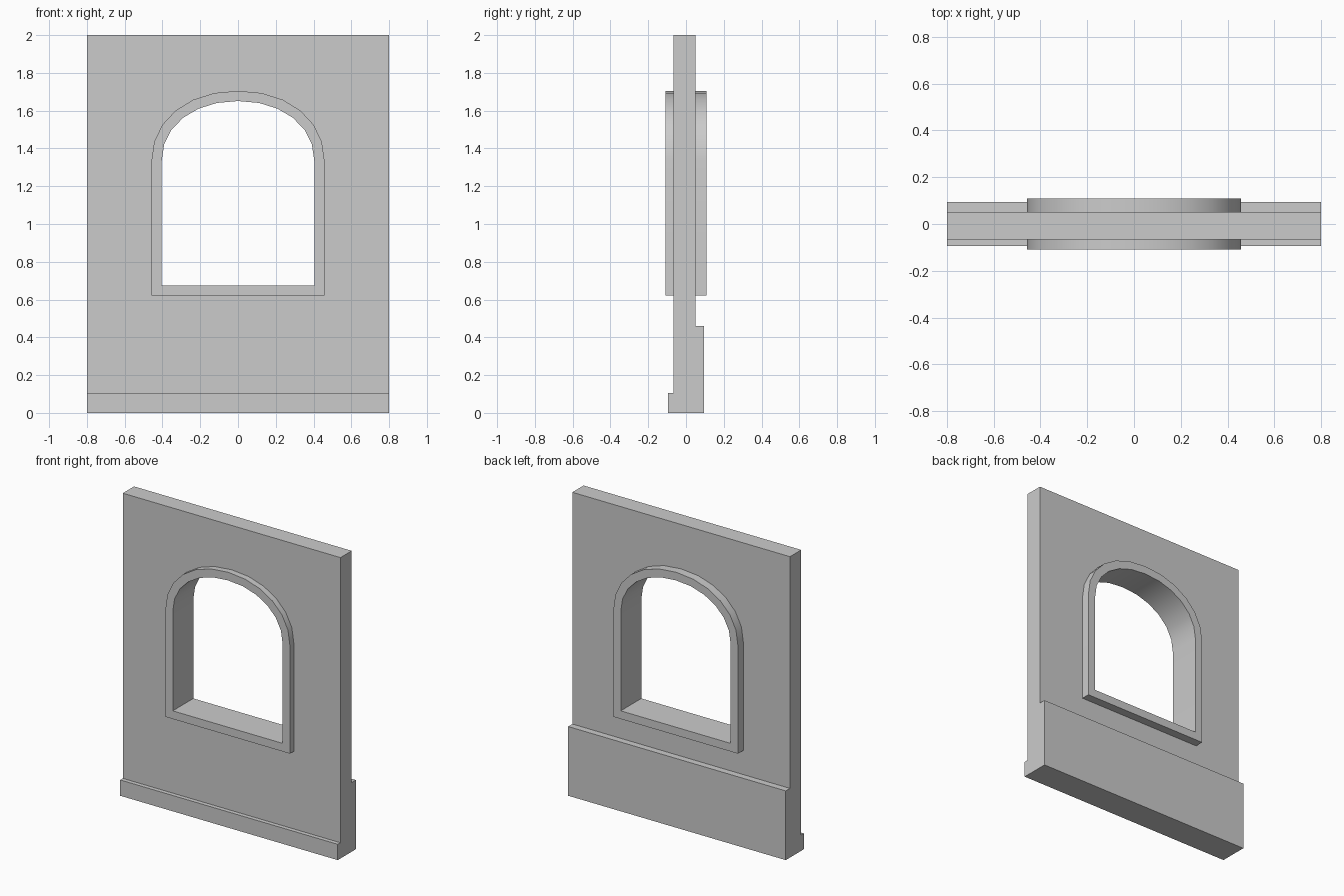
import bpy
import bmesh
from math import sin, cos, pi

cube = bpy.data.objects.get("Cube")
if cube:
    bpy.data.objects.remove(cube, do_unlink=True)

stone = bpy.data.materials.new("grey stone")
stone.use_nodes = True
colour = (0.6, 0.6, 0.6, 1)
stone.diffuse_color = colour
stone.node_tree.nodes["Principled BSDF"].inputs["Base Color"].default_value = colour


def finish(name, bm):
    """Turn a bmesh into a named, coloured object."""
    bmesh.ops.recalc_face_normals(bm, faces=bm.faces)
    mesh = bpy.data.meshes.new(name)
    bm.to_mesh(mesh)
    bm.free()
    mesh.materials.append(stone)
    obj = bpy.data.objects.new(name, mesh)
    bpy.context.collection.objects.link(obj)
    return obj


def prism(name, points, move):
    """Extrude a closed outline along a vector."""
    bm = bmesh.new()
    face = bm.faces.new([bm.verts.new(p) for p in points])
    new = bmesh.ops.extrude_face_region(bm, geom=[face], use_keep_orig=True)
    verts = [v for v in new["geom"] if isinstance(v, bmesh.types.BMVert)]
    bmesh.ops.translate(bm, verts=verts, vec=move)
    return finish(name, bm)


def arch(grow, y, steps=12):
    """Window outline: square sill, straight jambs and a slightly full arch."""
    half, rise, spring, sill = 0.404 + grow, 0.316 + grow, 1.335, 0.675 - grow
    points = [(-half, y, sill), (half, y, sill)]
    for i in range(steps + 1):
        c, s = cos(pi * i / steps), sin(pi * i / steps)
        side = 1 if c > 0 else -1
        points.append((side * half * abs(c) ** 0.95, y,
                       spring + rise * max(s, 0) ** 0.95))
    return points


# Wall with a low plinth in front and a tall one behind
section = [(-0.095, 0), (0.095, 0), (0.095, 0.46), (0.051, 0.46),
           (0.051, 2), (-0.067, 2), (-0.067, 0.105), (-0.095, 0.105)]
wall = prism("wall", [(-0.8, y, z) for y, z in section], (1.6, 0, 0))

# Window opening, its edge hidden inside the frame
cutter = prism("opening_cutter", arch(0.027, -0.3), (0, 0.6, 0))
cutter.hide_render = True
cutter.hide_viewport = True
cut = wall.modifiers.new("opening", 'BOOLEAN')
cut.operation = 'DIFFERENCE'
cut.solver = 'EXACT'
cut.object = cutter
# Bake the cut and drop the cutter
bpy.context.view_layer.update()
baked = bpy.data.meshes.new_from_object(
    wall.evaluated_get(bpy.context.evaluated_depsgraph_get()))
wall.modifiers.clear()
wall.data = baked
bpy.data.objects.remove(cutter, do_unlink=True)

# Window frame standing proud on both sides
bm = bmesh.new()
depth = 0.108
rings = [[bm.verts.new(p) for p in arch(grow, y)]
         for grow, y in ((0, -depth), (0.054, -depth), (0.054, depth), (0, depth))]
for k, ring in enumerate(rings):
    other = rings[(k + 1) % len(rings)]
    for i in range(len(ring)):
        j = (i + 1) % len(ring)
        bm.faces.new((ring[i], ring[j], other[j], other[i]))
frame = finish("window_frame", bm)

bpy.ops.object.select_all(action='DESELECT')
frame.select_set(True)
bpy.context.view_layer.objects.active = frame
bpy.ops.object.shade_smooth_by_angle(angle=pi / 6)
